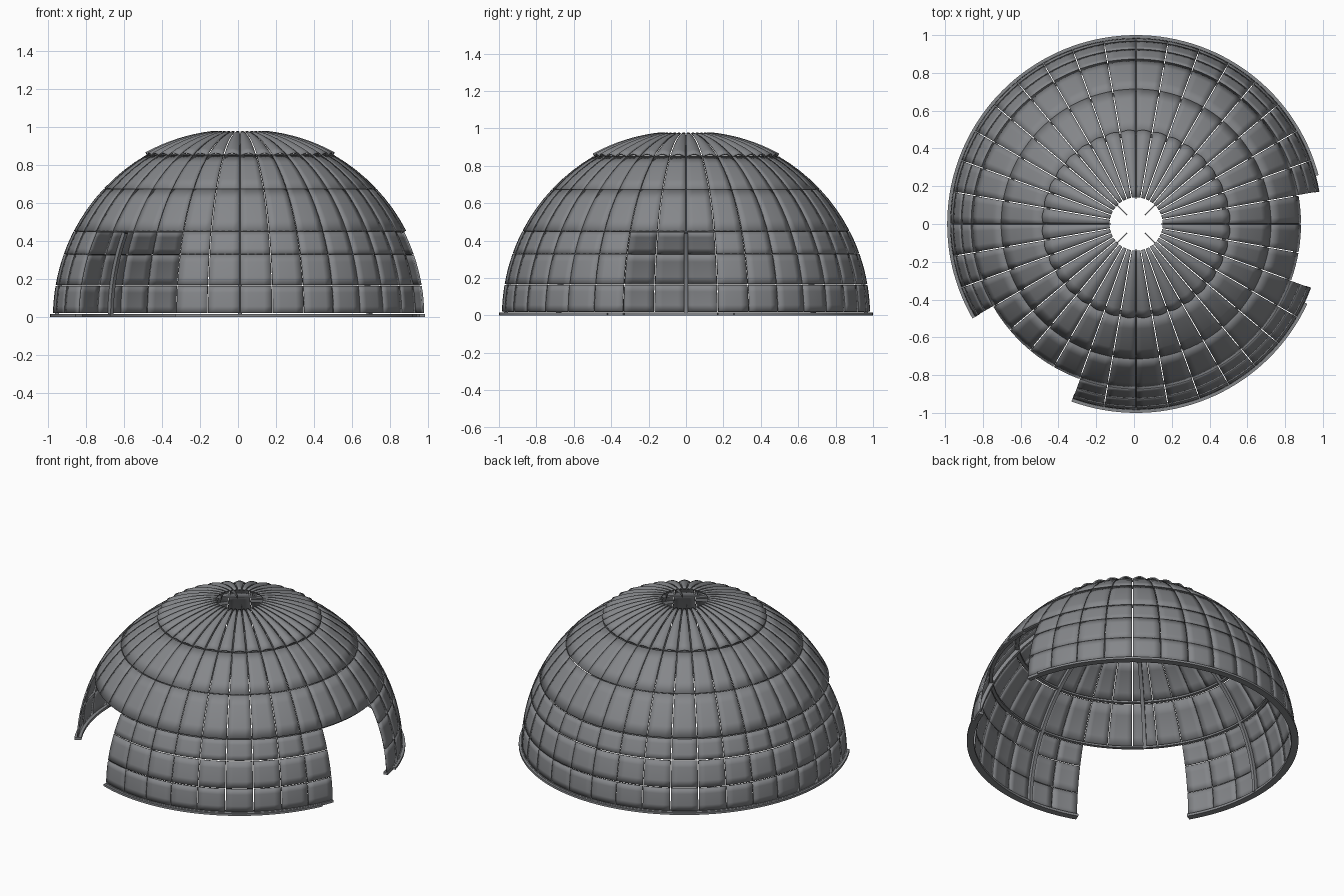
import bpy, bmesh, math
from math import sin, cos, pi, radians

if "Cube" in bpy.data.objects:
    bpy.data.objects.remove(bpy.data.objects["Cube"])

R = 0.984            # outer radius of the shell
CX = 0.011           # dome axis in x
GAP = 0.0025         # half width of the seams
ROWS = [1.0, 9.7, 19.6, 27.3, 43.3, 59.9]   # seam elevations in degrees
DOORS = [(-20, 10), (210, 250)]             # openings, in degrees

grey = bpy.data.materials.new("dome_grey")
grey.diffuse_color = (0.235, 0.242, 0.255, 1)
grey.use_nodes = True
grey.node_tree.nodes["Principled BSDF"].inputs["Base Color"].default_value = grey.diffuse_color


def point(r, azimuth, elevation):
    return (CX + r * cos(elevation) * cos(azimuth),
            r * cos(elevation) * sin(azimuth), r * sin(elevation))


def finish(name, bm, thickness=0.0):
    bmesh.ops.recalc_face_normals(bm, faces=bm.faces) if not thickness else None
    mesh = bpy.data.meshes.new(name)
    bm.to_mesh(mesh)
    bm.free()
    mesh.materials.append(grey)
    ob = bpy.data.objects.new(name, mesh)
    bpy.context.collection.objects.link(ob)
    if thickness:
        mod = ob.modifiers.new("thickness", 'SOLIDIFY')
        mod.thickness = thickness
        mod.offset = -1
    bpy.ops.object.select_all(action='DESELECT')
    bpy.context.view_layer.objects.active = ob
    ob.select_set(True)
    bpy.ops.object.shade_smooth_by_angle(angle=radians(30))
    return ob


def panel(bm, a0, a1, e0, e1, nu, nv, bulge=0.0):
    """One curved plate, with a seam left open on every side."""
    e0, e1 = radians(e0) + GAP / R, radians(e1) - GAP / R
    grid = []
    for j in range(nv + 1):
        e = e0 + (e1 - e0) * j / nv
        pad = GAP / (R * cos(e))
        s, t = radians(a0) + pad, radians(a1) - pad
        grid.append([bm.verts.new(point(R + bulge * cos(e) * sin(pi * i / nu),
                                        s + (t - s) * i / nu, e))
                     for i in range(nu + 1)])
    for j in range(nv):
        for i in range(nu):
            bm.faces.new((grid[j][i], grid[j][i + 1],
                          grid[j + 1][i + 1], grid[j + 1][i]))


def loft(bm, sections, closed=False):
    """Skin a list of four-cornered sections."""
    rings = [[bm.verts.new(p) for p in s] for s in sections]
    n = len(rings)
    for k in range(n if closed else n - 1):
        a, b = rings[k], rings[(k + 1) % n]
        for i in range(4):
            bm.faces.new((a[i], a[(i + 1) % 4], b[(i + 1) % 4], b[i]))
    if not closed:
        bm.faces.new(rings[0][::-1])
        bm.faces.new(rings[-1])


def band(bm, r0, r1, z0, z1, a0, a1):
    """Flat ring, or part of one, around the dome axis."""
    full = a1 - a0 >= 360
    n = max(2, round((a1 - a0) / 2.5))
    secs = []
    for k in range(n if full else n + 1):
        a = radians(a0 + (a1 - a0) * k / n)
        secs.append([(CX + r * cos(a), r * sin(a), z) for r, z in
                     ((r0, z0), (r1, z0), (r1, z1), (r0, z1))])
    loft(bm, secs, full)


def in_door(a):
    return any(lo < a - turn < hi for lo, hi in DOORS for turn in (0, 360))


# Wall plates, left out at the two doorways
bm = bmesh.new()
for row in range(5):
    for k in range(36):
        if row < 3 and in_door(k * 10 + 5):
            continue
        panel(bm, k * 10, k * 10 + 10, ROWS[row], ROWS[row + 1], 4, 4)
finish("wall_panels", bm, 0.01)

# Fluted roof around the open eye
bm = bmesh.new()
for k in range(36):
    panel(bm, k * 10, k * 10 + 10, ROWS[5], 81.9, 8, 8, 0.03)
finish("fluted_roof", bm, 0.008)

# Inner sill and outer base flange
bm = bmesh.new()
for a0, a1 in ((10, 210), (250, 340)):
    band(bm, 0.957, 0.986, 0, 0.016, a0, a1)
finish("base_sill", bm)
bm = bmesh.new()
for a0, a1 in ((15, 210), (250, 335)):
    band(bm, 0.984, 1.0, 0, 0.014, a0, a1)
finish("base_flange", bm)

# Eight inner ribs, cut short above the doorways
for k in range(8):
    bm = bmesh.new()
    start = 27.3 if in_door(k * 45 + 0.01) else 0.5
    end = 86 if k % 2 else 82
    secs = []
    for i in range(33):
        e = start + (end - start) * i / 32
        w = 0.011 if e < 79 else 0.003
        a, e = radians(k * 45), radians(e)
        sec = []
        for r, side in ((0.952, -w), (0.973, -w), (0.973, w), (0.952, w)):
            x, y, z = point(r, a, e)
            sec.append((x - side * sin(a), y + side * cos(a), z))
        secs.append(sec)
    loft(bm, secs)
    finish(f"inner_rib_{k + 1}", bm)

# Inner hoops behind the main seams
for name, e in (("lintel_hoop", 27.3), ("upper_hoop", 43.3), ("roof_hoop", 59.9)):
    bm = bmesh.new()
    r, z = R * cos(radians(e)), R * sin(radians(e))
    band(bm, r - 0.032, r - 0.011, z - 0.008, z + 0.004, 0, 360)
    finish(name, bm)
